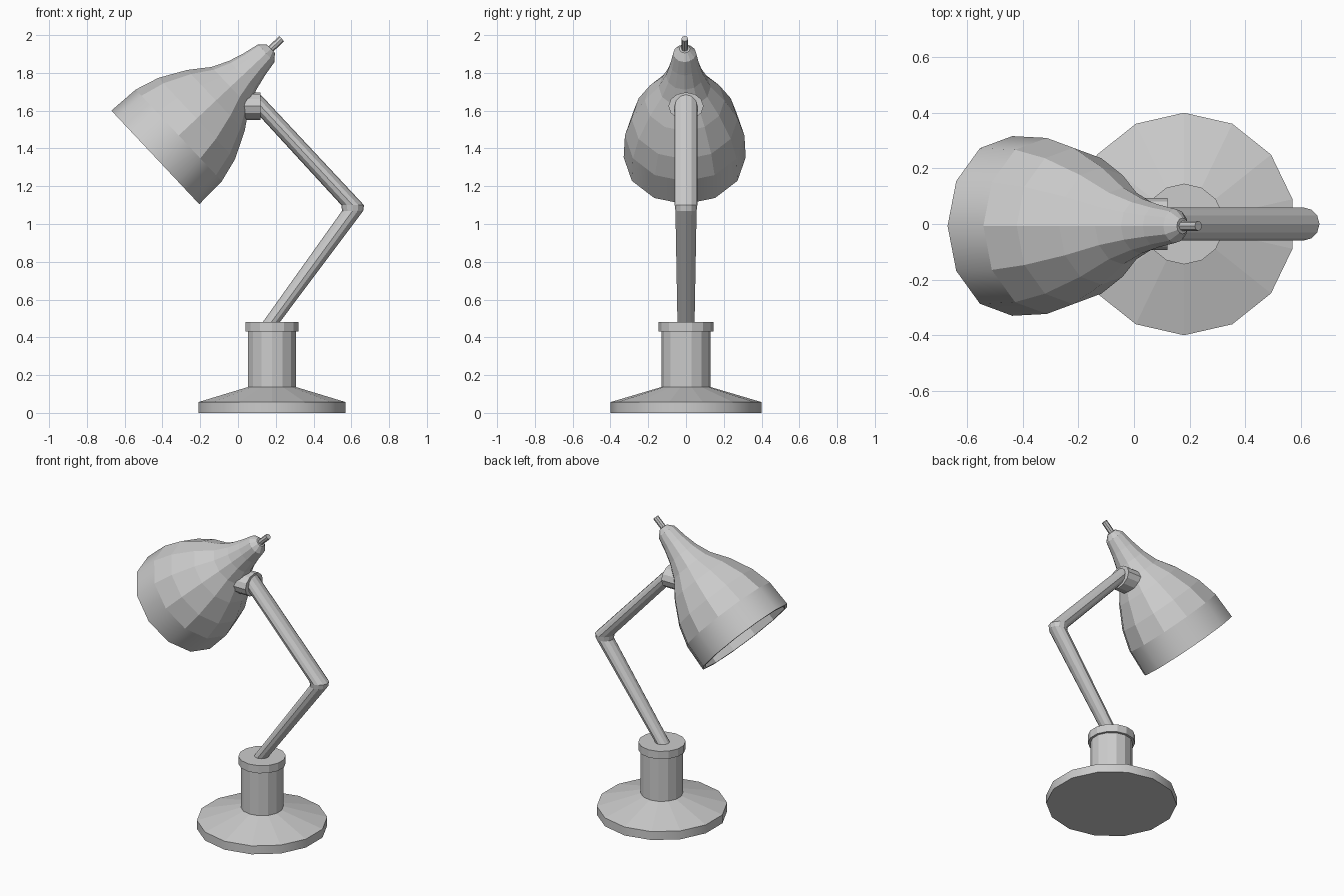
import bpy, bmesh, math
from mathutils import Vector as V

if "Cube" in bpy.data.objects:
    bpy.data.objects.remove(bpy.data.objects["Cube"])


def loft(name, rings, n, smooth_bands=()):
    """Skin n-sided elliptical rings (centre, axis a, axis b), capped at both ends."""
    bm = bmesh.new()
    loops = []
    for c, a, b in rings:
        angs = [2 * math.pi * i / n for i in range(n)]
        loops.append([bm.verts.new(c + a * math.cos(t) + b * math.sin(t)) for t in angs])
    for k, (lo, hi) in enumerate(zip(loops, loops[1:])):
        for i in range(n):
            j = (i + 1) % n
            f = bm.faces.new((lo[i], lo[j], hi[j], hi[i]))
            f.smooth = k in smooth_bands
    bm.faces.new(loops[0])
    bm.faces.new(loops[-1])
    bmesh.ops.recalc_face_normals(bm, faces=bm.faces)
    me = bpy.data.meshes.new(name)
    bm.to_mesh(me)
    bm.free()
    ob = bpy.data.objects.new(name, me)
    bpy.context.collection.objects.link(ob)
    return ob


X, Y, Z = V((1, 0, 0)), V((0, 1, 0)), V((0, 0, 1))


def upright(profile, x=0.18):
    """Horizontal rings from (radius, z) pairs."""
    return [(V((x, 0, z)), Y * r, X * r) for r, z in profile]


# Base, column and collar
loft("base", upright([(0.40, 0), (0.40, 0.057), (0.13, 0.137)]), 14, (0,))
loft("column", upright([(0.13, 0.13), (0.13, 0.44)]), 14)
loft("collar", upright([(0.145, 0.43), (0.145, 0.482)]), 14)

# Bent arm: flat-cut rings at the base and elbow, upright ring at the head joint
loft("arm", [
    (V((0.165, 0, 0.465)), X * 0.045, Y * 0.045),
    (V((0.607, 0, 1.07)), X * 0.056, Y * 0.056),
    (V((0.607, 0, 1.10)), X * 0.06, Y * 0.06),
    (V((0.115, 0, 1.63)), Z * 0.06, Y * 0.06),
], 12)

# Head joint, a short stub running into the shade
loft("head_joint", [(V((x, 0, 1.624)), Z * 0.073, Y * 0.093) for x in (-0.02, 0.12)], 12)

# Tilted shade: outer wall from tip to rim, then the inner wall back up
rim = V((-0.4375, -0.007, 1.3525))
u = V((0.729, 0, 0.685)).normalized()
v = V((-u.z, 0, u.x))


def tilted(profile):
    """Rings across the shade axis from (distance, radius) pairs."""
    return [(rim + u * t, v * r, Y * r * 0.95) for t, r in profile]


outer = [(0.84, 0.03), (0.805, 0.064), (0.72, 0.081), (0.635, 0.105), (0.545, 0.145),
         (0.44, 0.222), (0.30, 0.296), (0.17, 0.333), (0, 0.34)]
inner = [(0, 0.318), (0.17, 0.31), (0.295, 0.274), (0.43, 0.202), (0.53, 0.126), (0.62, 0.085)]
loft("shade", tilted(outer + inner), 12, (7,))

# Small rod at the tip of the shade
loft("tip_rod", tilted([(0.80, 0.019), (0.918, 0.019)]), 8)
